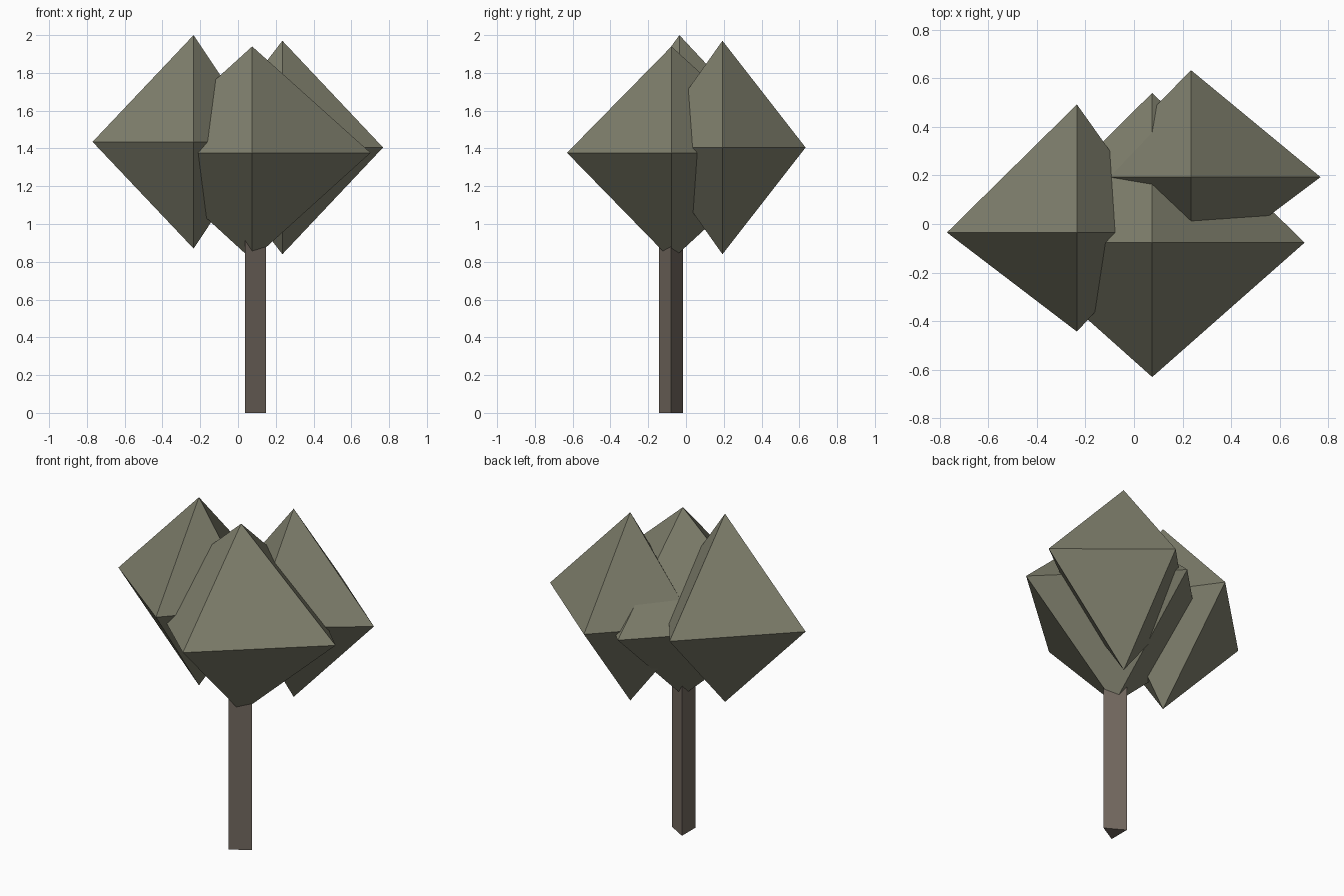
import bpy, bmesh

if "Cube" in bpy.data.objects:
    bpy.data.objects.remove(bpy.data.objects["Cube"])


def material(name, rgb):
    m = bpy.data.materials.new(name)
    m.diffuse_color = (*rgb, 1)
    m.use_nodes = True
    m.node_tree.nodes["Principled BSDF"].inputs["Base Color"].default_value = m.diffuse_color
    return m


leaf = material("leaf_green", (0.21, 0.21, 0.15))
bark = material("bark_brown", (0.17, 0.14, 0.115))


def foliage(name, axis, left, right, front, back, bottom, top, mid):
    """Lopsided octahedron: reach in each direction from its vertical axis."""
    x, y = axis
    bm = bmesh.new()
    ring = [bm.verts.new(p) for p in (
        (x + right, y, mid), (x, y + back, mid),
        (x - left, y, mid), (x, y - front, mid))]
    hi = bm.verts.new((x, y, top))
    lo = bm.verts.new((x, y, bottom))
    for i in range(4):
        a, b = ring[i], ring[(i + 1) % 4]
        bm.faces.new((a, b, hi))
        bm.faces.new((b, a, lo))
    mesh = bpy.data.meshes.new(name)
    bm.to_mesh(mesh)
    bm.free()
    mesh.materials.append(leaf)
    bpy.context.collection.objects.link(bpy.data.objects.new(name, mesh))


# Three overlapping foliage clumps
foliage("foliage_left", (-0.235, -0.035), 0.535, 0.375, 0.408, 0.527, 0.87, 2.0, 1.435)
foliage("foliage_front", (0.075, -0.077), 0.62, 0.627, 0.553, 0.617, 0.81, 1.94, 1.377)
foliage("foliage_back", (0.235, 0.193), 0.435, 0.533, 0.40, 0.44, 0.84, 1.97, 1.405)

# Three-sided trunk, one corner pointing right
bpy.ops.mesh.primitive_cylinder_add(vertices=3, radius=0.074, depth=1.3,
                                    location=(0.075, -0.08, 0.65))
trunk = bpy.context.object
trunk.name = "trunk"
first = trunk.data.vertices[0].co
trunk.rotation_euler.z = -1.5707963 if abs(first.x) < 0.01 else 0
trunk.data.materials.append(bark)
